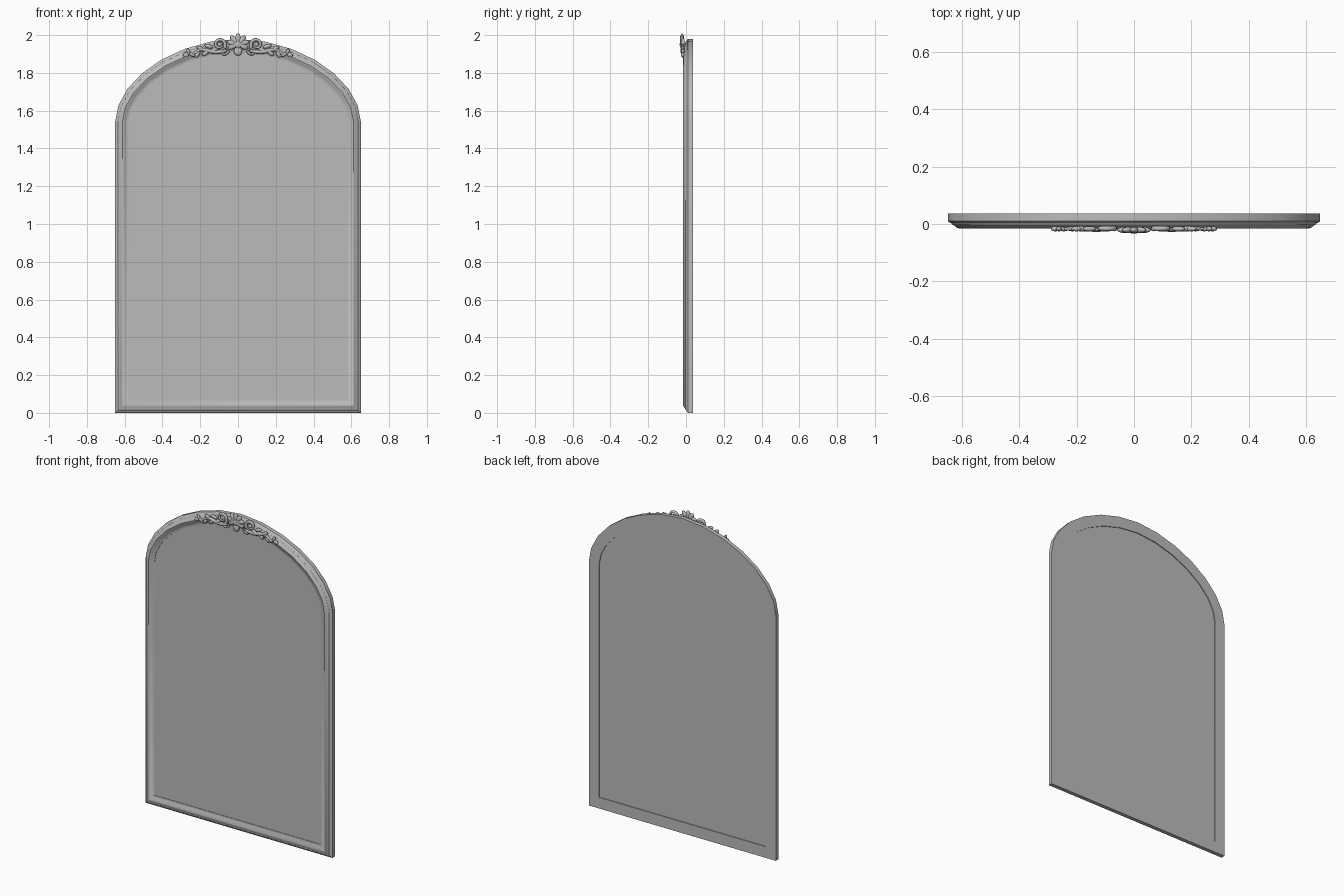
import bpy, bmesh, math
from mathutils import Vector

cube = bpy.data.objects.get("Cube")
if cube:
    bpy.data.objects.remove(cube)


def material(name, value):
    m = bpy.data.materials.new(name)
    m.use_nodes = True
    m.diffuse_color = (value, value, value, 1)
    m.node_tree.nodes["Principled BSDF"].inputs["Base Color"].default_value = m.diffuse_color
    return m


GREY = material("plain grey", 0.5)
HALF, SPRING, RISE, STEPS = 0.65, 1.545, 0.435, 7


def arch_height(x):
    return SPRING + RISE * (1 - (abs(x) / HALF) ** 1.85) ** (1 / 1.85)


def outline():
    """Arched outline, counter-clockwise seen from the front."""
    pts = [Vector((-HALF, 0)), Vector((HALF, 0))]
    for i in range(2 * STEPS + 1):
        x = HALF * math.cos(math.pi * i / (2 * STEPS))
        pts.append(Vector((x, arch_height(min(HALF, max(-HALF, x))))))
    return pts


def inset(pts, d):
    """Mitred inward offset of a closed outline."""
    result = []
    for i, p in enumerate(pts):
        a = (p - pts[i - 1]).normalized()
        b = (pts[(i + 1) % len(pts)] - p).normalized()
        na, nb = Vector((-a.y, a.x)), Vector((-b.y, b.x))
        result.append(p + (na + nb) * d / (1 + na.dot(nb)))
    return result


def finish(name, bm, angle=None):
    bmesh.ops.recalc_face_normals(bm, faces=bm.faces)
    mesh = bpy.data.meshes.new(name)
    bm.to_mesh(mesh)
    bm.free()
    mesh.materials.append(GREY)
    ob = bpy.data.objects.new(name, mesh)
    bpy.context.collection.objects.link(ob)
    if angle:
        bpy.ops.object.select_all(action='DESELECT')
        ob.select_set(True)
        bpy.context.view_layer.objects.active = ob
        bpy.ops.object.shade_smooth_by_angle(angle=math.radians(angle))
    return ob


# Moulded frame: section of (inset, depth) swept round the outline
SECTION = [(0, .036), (0, .011), (.005, .006), (.012, .003), (.016, -.003), (.024, -.006),
           (.03, -.012), (.038, -.015), (.046, -.013), (.054, -.007), (.062, -.004),
           (.07, -.003), (.07, .036)]
base = outline()
bm = bmesh.new()
rings = [[bm.verts.new((p.x, y, p.y)) for p in inset(base, d)] for d, y in SECTION]
for k, ring in enumerate(rings):
    nxt = rings[(k + 1) % len(rings)]
    for i in range(len(ring)):
        j = (i + 1) % len(ring)
        bm.faces.new((ring[i], ring[j], nxt[j], nxt[i]))
finish("frame", bm, 32)

# Mirror glass panel
bm = bmesh.new()
front, back = [[bm.verts.new((p.x, y, p.y)) for p in inset(base, .069)] for y in (0, .031)]
bm.faces.new(front)
bm.faces.new(back)
for i in range(len(front)):
    j = (i + 1) % len(front)
    bm.faces.new((front[i], front[j], back[j], back[i]))
finish("mirror_panel", bm)


# Carved crest helpers
def lobe(name, x, z, length, width, angle, y=-.017, depth=.009):
    """Flattened pod with its long axis turned in the front plane."""
    bm = bmesh.new()
    bmesh.ops.create_uvsphere(bm, u_segments=12, v_segments=8, radius=1)
    ob = finish(name, bm, 60)
    ob.location = (x, y, z)
    ob.scale = (length, depth, width)
    ob.rotation_euler = (0, -math.radians(angle), 0)
    return ob


def vine(name, pts, thick, y=-.016):
    """Rounded tapering strand through (x, z, thickness) points."""
    cu = bpy.data.curves.new(name, 'CURVE')
    cu.dimensions = '3D'
    cu.bevel_depth = thick
    cu.bevel_resolution = 2
    cu.resolution_u = 4
    cu.use_fill_caps = True
    sp = cu.splines.new('NURBS')
    sp.points.add(len(pts) - 1)
    for point, (x, z, r) in zip(sp.points, pts):
        point.co = (x, 0, z, 1)
        point.radius = r
    sp.use_endpoint_u = True
    sp.order_u = 3
    cu.materials.append(GREY)
    ob = bpy.data.objects.new(name, cu)
    ob.location.y = y
    bpy.context.collection.objects.link(ob)


def spiral(cx, cz, r0, r1, a0, turn, side):
    pts = []
    for i in range(13):
        t = i / 12
        a, r = math.radians(a0 + turn * t), r0 + (r1 - r0) * t
        pts.append((side * (cx + r * math.cos(a)), cz + r * math.sin(a), 1 - .35 * t))
    return pts


# Central shell: fan of lobes over a boss and a hanging tip
for i in range(7):
    a = -30 + 40 * i
    r = math.radians(a)
    lobe("shell_lobe", .03 * math.cos(r), 1.955 + .024 * math.sin(r), .03, .015, a, -.021, .011)
lobe("shell_boss", 0, 1.95, .022, .02, 0, -.024, .0095)
lobe("shell_tip", 0, 1.915, .024, .022, 90, -.019, .01)

# Scrolls, vines and leaves on both sides
for side, word in ((1, "left"), (-1, "right")):
    vine(word + "_scroll", spiral(.098, 1.95, .034, .008, 215, -460, side), .0095)
    lobe(word + "_scroll_eye", side * .098, 1.95, .011, .011, 0, -.018)
    vine(word + "_lower_scroll", spiral(.075, 1.918, .025, .006, 180, 330, side), .007)
    stem = [(side * x, arch_height(x) - drop, r) for x, drop, r in
            ((.06, .06, .8), (.11, .064, 1.3), (.16, .045, 1.2), (.2, .025, 1),
             (.235, .045, .8), (.275, .035, .5))]
    vine(word + "_vine", stem, .009)
    # (x, drop below the arch, length, width, turn)
    for x, drop, length, width, turn in (
            (.13, .05, .026, .011, -30), (.155, .022, .024, .011, 15),
            (.17, .052, .024, .012, -45), (.2, .022, .02, .011, 25),
            (.215, .05, .02, .011, -60), (.245, .042, .02, .009, 30),
            (.262, .022, .017, .009, 70), (.275, .034, .016, .012, -20)):
        turn = turn if side > 0 else 180 - turn
        lobe(word + "_leaf", side * x, arch_height(x) - drop, length, width, turn)
